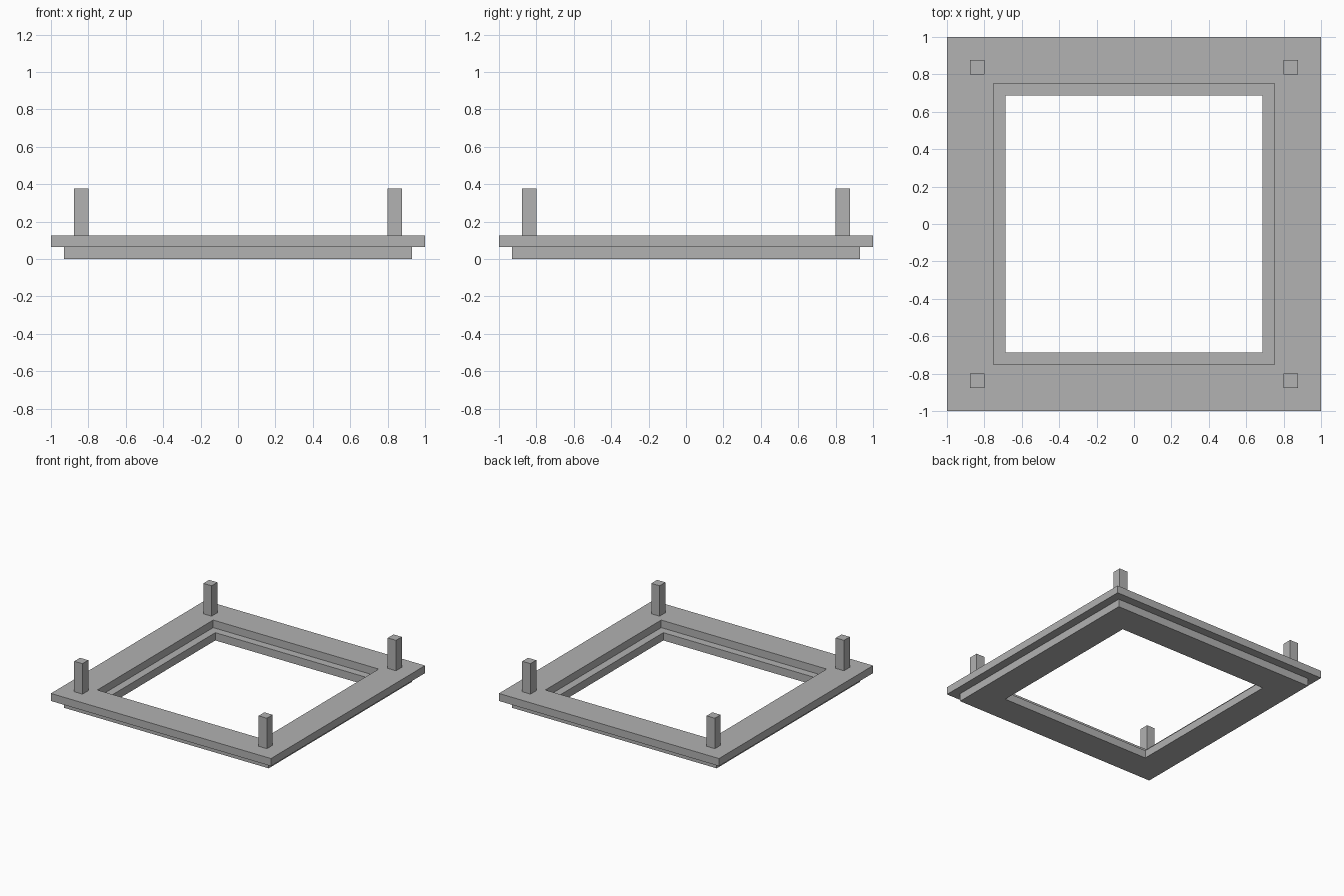
import bpy
import bmesh

cube = bpy.data.objects.get("Cube")
if cube:
    bpy.data.objects.remove(cube, do_unlink=True)

# Single grey finish
GREY = (0.445, 0.445, 0.445, 1.0)
grey = bpy.data.materials.new("plain_grey")
grey.use_nodes = True
grey.diffuse_color = GREY
grey.node_tree.nodes["Principled BSDF"].inputs["Base Color"].default_value = GREY


def add_object(name, bm):
    bmesh.ops.recalc_face_normals(bm, faces=bm.faces)
    mesh = bpy.data.meshes.new(name)
    bm.to_mesh(mesh)
    bm.free()
    mesh.materials.append(grey)
    obj = bpy.data.objects.new(name, mesh)
    bpy.context.collection.objects.link(obj)
    return obj


def square_frame(name, outer, inner, bottom, top):
    """Sweep a rectangular section around the four corners."""
    bm = bmesh.new()
    section = [(outer, bottom), (outer, top), (inner, top), (inner, bottom)]
    corners = [(-1, -1), (1, -1), (1, 1), (-1, 1)]
    rings = [[bm.verts.new((sx * r, sy * r, z)) for r, z in section]
             for sx, sy in corners]
    for i in range(4):
        a, b = rings[i], rings[(i + 1) % 4]
        for j in range(4):
            k = (j + 1) % 4
            bm.faces.new((a[j], b[j], b[k], a[k]))
    return add_object(name, bm)


def square_post(name, x, y, width, bottom, top):
    bm = bmesh.new()
    bmesh.ops.create_cube(bm, size=1)
    bmesh.ops.scale(bm, vec=(width, width, top - bottom), verts=bm.verts)
    bmesh.ops.translate(bm, vec=(x, y, (bottom + top) / 2), verts=bm.verts)
    return add_object(name, bm)


# Stepped base: narrow frame below, wide frame above
square_frame("lower_frame", 0.93, 0.688, 0, 0.064)
square_frame("upper_frame", 1.0, 0.752, 0.064, 0.126)

# Corner posts
for side, sx in (("left", 1), ("right", -1)):
    for end, sy in (("front", -1), ("back", 1)):
        square_post(f"{end}_{side}_post", sx * 0.838, sy * 0.838, 0.075, 0.126, 0.376)
